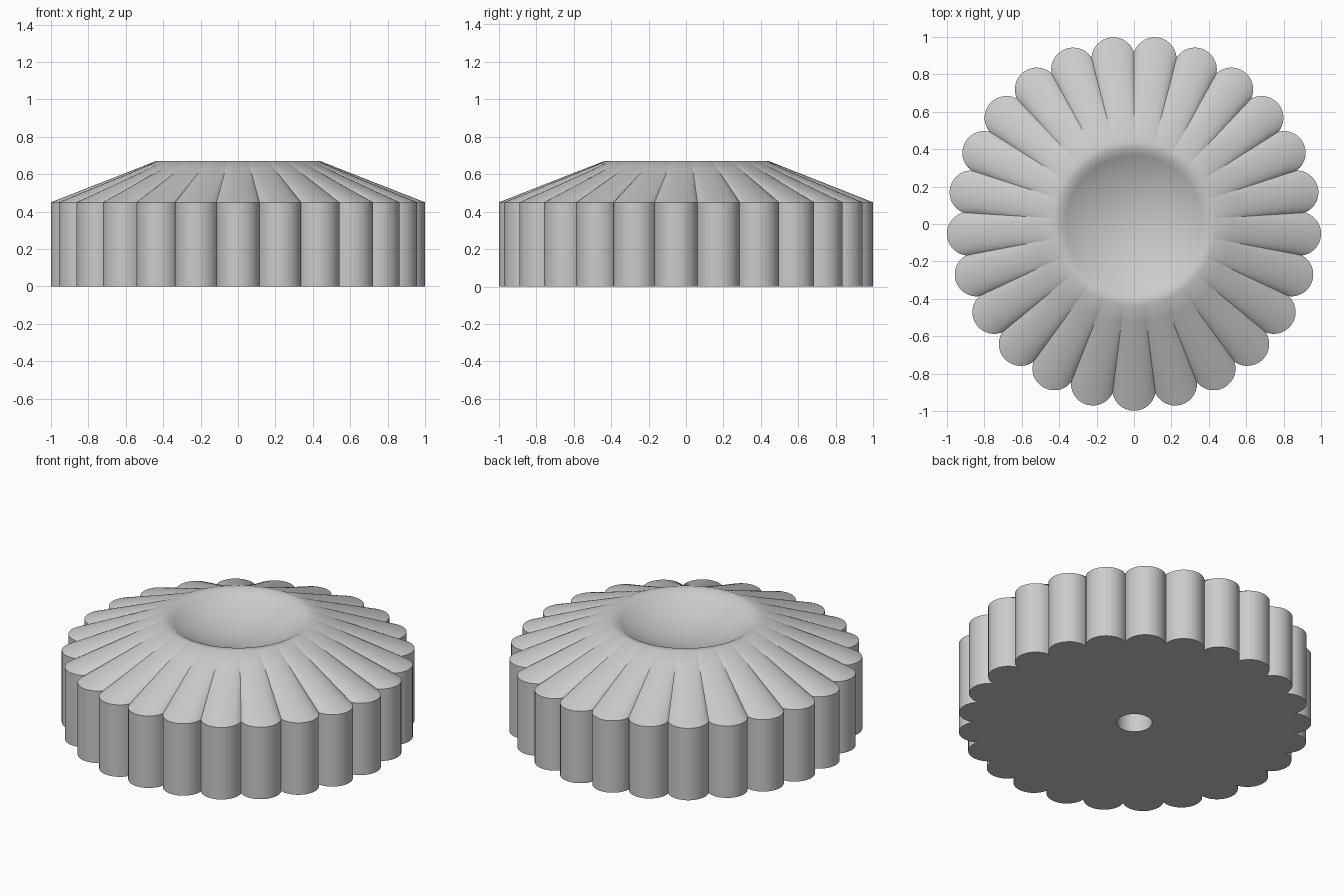
import bpy, bmesh, math
from math import sin, cos, pi, atan2, hypot

cube = bpy.data.objects.get("Cube")
if cube:
    bpy.data.objects.remove(cube, do_unlink=True)

LOBES, STEPS = 25, 14
LOBE_DIST, LOBE_R = 0.885, 0.117
SHOULDER_Z, TOP_Z = 0.45, 0.67
RIM_R, BOWL_R, BOWL_DEPTH = 0.44, 0.40, 0.12
HOLE_R, HOLE_TOP = 0.10, 0.35
Y_SHIFT = 0.0035

# Scalloped outline: overlapping round lobes, one pointing to the front
notch = math.acos(LOBE_DIST * sin(pi / LOBES) / LOBE_R)
# angle of the notch seen from the lobe centre, measured from its outward axis
half_arc = pi / 2 - notch + pi / LOBES
outline = []
for i in range(LOBES):
    turn = -pi / 2 + i * 2 * pi / LOBES
    for k in range(STEPS):
        a = half_arc * (2 * k / STEPS - 1)
        x, y = LOBE_DIST + LOBE_R * cos(a), LOBE_R * sin(a)
        outline.append((hypot(x, y), turn + atan2(y, x)))

bm = bmesh.new()


def ring(radius, z, blend=1.0):
    """Ring between the scalloped outline (blend 0) and a circle (blend 1)."""
    verts = []
    for r, a in outline:
        d = r + (radius - r) * blend
        verts.append(bm.verts.new((d * cos(a), d * sin(a) + Y_SHIFT, z)))
    return verts


# Blind shaft hole, underside and fluted side wall
rings = [ring(HOLE_R, HOLE_TOP), ring(HOLE_R, 0), ring(0, 0, 0), ring(0, SHOULDER_Z, 0)]

# Petal slope fading from the scallops into the round rim
for k in range(1, 7):
    t = k / 6
    rings.append(ring(RIM_R, SHOULDER_Z + (TOP_Z - SHOULDER_Z) * t, t))

# Narrow lip and spherical finger dish
sphere_r = (BOWL_R ** 2 + BOWL_DEPTH ** 2) / (2 * BOWL_DEPTH)
edge = math.asin(BOWL_R / sphere_r)
for k in range(10):
    a = edge * (1 - k / 10)
    rings.append(ring(sphere_r * sin(a), TOP_Z - BOWL_DEPTH + sphere_r * (1 - cos(a))))

# Skin the rings and close both ends
count = len(outline)
for low, high in zip(rings, rings[1:]):
    for i in range(count):
        j = (i + 1) % count
        bm.faces.new((low[i], low[j], high[j], high[i]))
for end, z in ((rings[0], HOLE_TOP), (rings[-1], TOP_Z - BOWL_DEPTH)):
    centre = bm.verts.new((0, Y_SHIFT, z))
    for i in range(count):
        bm.faces.new((end[i], end[(i + 1) % count], centre))
bmesh.ops.recalc_face_normals(bm, faces=bm.faces)

mesh = bpy.data.meshes.new("fluted_knob")
bm.to_mesh(mesh)
bm.free()
knob = bpy.data.objects.new("fluted_knob", mesh)
bpy.context.collection.objects.link(knob)

# Plain grey finish
grey = bpy.data.materials.new("light_grey")
grey.use_nodes = True
colour = (0.6, 0.6, 0.6, 1)
grey.diffuse_color = colour
grey.node_tree.nodes["Principled BSDF"].inputs["Base Color"].default_value = colour
mesh.materials.append(grey)

# Smooth flutes with crisp shoulders
bpy.ops.object.select_all(action="DESELECT")
knob.select_set(True)
bpy.context.view_layer.objects.active = knob
bpy.ops.object.shade_smooth_by_angle(angle=math.radians(36))
